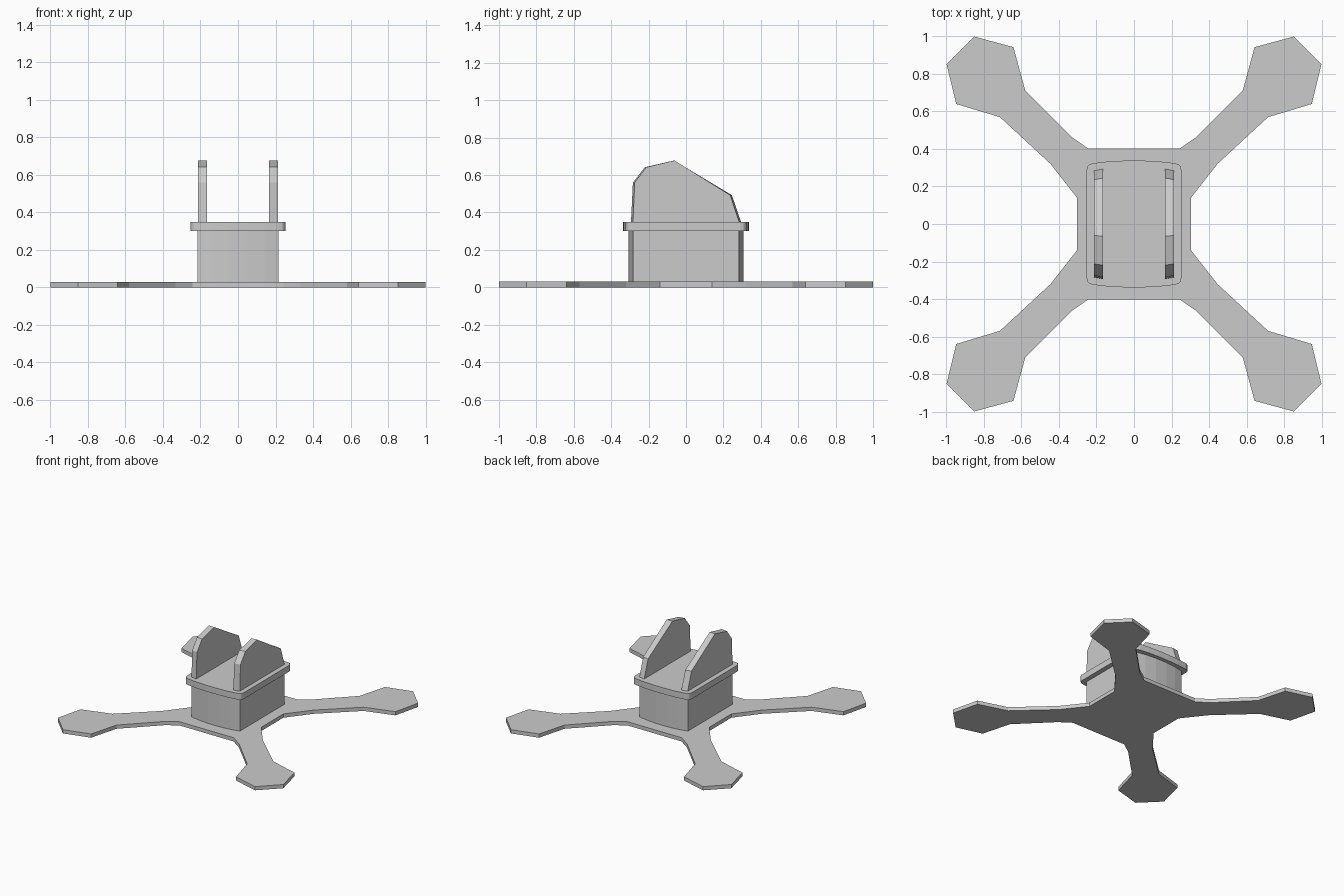
import bpy, bmesh

if "Cube" in bpy.data.objects:
    bpy.data.objects.remove(bpy.data.objects["Cube"])


def loft(name, ring_a, ring_b):
    """Closed solid between two matching rings of 3D points."""
    bm = bmesh.new()
    a = [bm.verts.new(p) for p in ring_a]
    b = [bm.verts.new(p) for p in ring_b]
    bm.faces.new(a)
    bm.faces.new(b)
    n = len(a)
    for i in range(n):
        j = (i + 1) % n
        bm.faces.new((a[i], a[j], b[j], b[i]))
    bmesh.ops.recalc_face_normals(bm, faces=bm.faces[:])
    mesh = bpy.data.meshes.new(name)
    bm.to_mesh(mesh)
    bm.free()
    obj = bpy.data.objects.new(name, mesh)
    bpy.context.collection.objects.link(obj)
    return obj


def four_way(quarter):
    """Mirror a +x +y quarter outline into a full closed outline."""
    half = quarter + [(-x, y) for x, y in reversed(quarter)]
    return half + [(x, -y) for x, y in reversed(half)]


def slab(name, quarter, z0, z1):
    outline = four_way(quarter)
    return loft(name, [(x, y, z0) for x, y in outline],
                [(x, y, z1) for x, y in outline])


# Base plate with four diagonal arms ending in polygonal pads
slab("base_frame", [(0.304, 0.14), (0.445, 0.32), (0.715, 0.57), (0.948, 0.64),
                    (1.0, 0.853), (0.853, 1.0), (0.643, 0.943), (0.58, 0.712),
                    (0.334, 0.465), (0.243, 0.402)], 0.0, 0.03)

# Body block with gently bowed front and back
slab("body", [(0.215, 0.283), (0.14, 0.298), (0.05, 0.307)], 0.03, 0.30)

# Overhanging top plate with rounded corners
slab("top_plate", [(0.253, 0.288), (0.248, 0.307), (0.236, 0.319), (0.212, 0.325),
                   (0.14, 0.333), (0.05, 0.338)], 0.30, 0.35)

# Pair of upright side plates, slightly shorter on the outer face
profile = [(-0.294, 0.35), (-0.284, 0.56), (-0.22, 0.642), (-0.064, 0.678),
           (0.245, 0.493), (0.294, 0.35)]
plate = loft("side_plates", [(0.165, y, z) for y, z in profile],
             [(0.214, y * 0.965, z) for y, z in profile])
mirror = plate.modifiers.new("mirror", 'MIRROR')
mirror.use_axis = (True, False, False)
